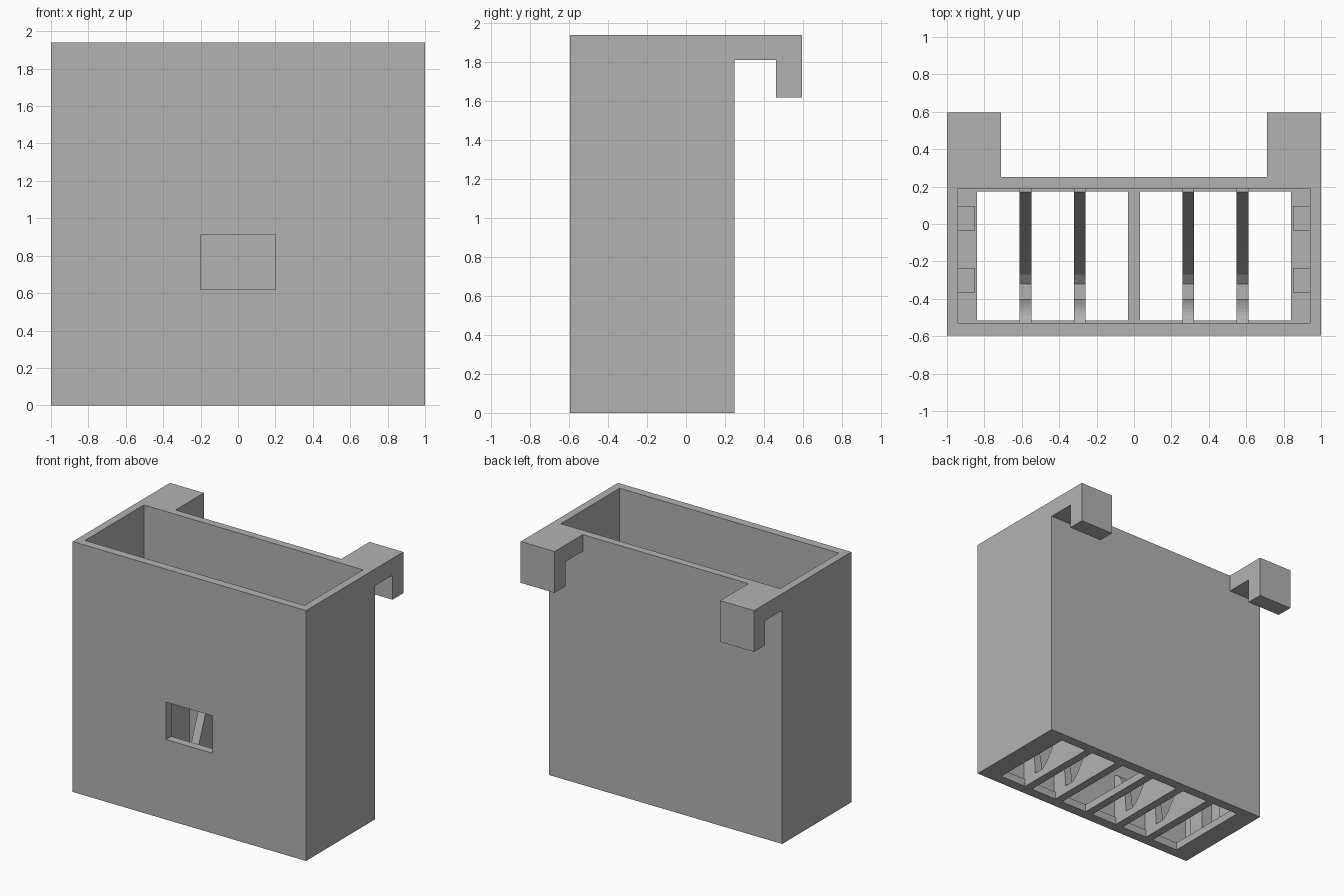
import bpy
import math

cube = bpy.data.objects.get("Cube")
if cube:
    bpy.data.objects.remove(cube, do_unlink=True)

grey = bpy.data.materials.new("plain_grey")
grey.use_nodes = True
colour = (0.45, 0.45, 0.45, 1)
grey.diffuse_color = colour
grey.node_tree.nodes["Principled BSDF"].inputs["Base Color"].default_value = colour


def extrude_x(name, profile, x0, x1):
    """Solid with a side profile of (y, z) points, spanning x0 to x1."""
    n = len(profile)
    verts = [(x, y, z) for x in (x0, x1) for y, z in profile]
    faces = [tuple(reversed(range(n))), tuple(range(n, 2 * n))]
    faces += [(i, (i + 1) % n, n + (i + 1) % n, n + i) for i in range(n)]
    mesh = bpy.data.meshes.new(name)
    mesh.from_pydata(verts, [], faces)
    mesh.materials.append(grey)
    obj = bpy.data.objects.new(name, mesh)
    bpy.context.collection.objects.link(obj)
    return obj


def box(name, x0, x1, y0, y1, z0, z1):
    return extrude_x(name, [(y0, z0), (y1, z0), (y1, z1), (y0, z1)], x0, x1)


def cut(target, cutter):
    mod = target.modifiers.new("cut", 'BOOLEAN')
    mod.operation = 'DIFFERENCE'
    mod.solver = 'EXACT'
    mod.object = cutter
    deps = bpy.context.evaluated_depsgraph_get()
    mesh = bpy.data.meshes.new_from_object(target.evaluated_get(deps))
    target.modifiers.clear()
    target.data = mesh
    bpy.data.objects.remove(cutter, do_unlink=True)


FLOOR = 0.06
HALF_BAR = 0.032
FRONT, BACK = -0.53, 0.19
bars = [-0.58, -0.29, 0, 0.29, 0.58]

# Open-topped bin with a front window
body = box("bin_body", -1, 1, -0.595, 0.25, 0, 1.94)
cut(body, box("cavity_cutter", -0.94, 0.94, FRONT, BACK, FLOOR, 2.2))
cut(body, box("window_cutter", -0.2, 0.2, -0.8, -0.3, 0.62, 0.91))

# Six floor slots, leaving five bars between them
left_edges = [-0.84] + [b + HALF_BAR for b in bars]
right_edges = [b - HALF_BAR for b in bars] + [0.84]
for x0, x1 in zip(left_edges, right_edges):
    cut(body, box("slot_cutter", x0, x1, -0.515, 0.175, -0.2, 0.2))

# Sloped ribs: rounded nose at the front, long ramp at the back
nose = []
for i in range(11):
    a = math.radians(9 * i)
    nose.append((FRONT + 0.13 * math.sin(a), FLOOR + 0.36 * math.cos(a)))
nose.append((FRONT, FLOOR))
ramp = [(-0.32, FLOOR), (BACK, FLOOR), (BACK, 1.1), (0.17, 1.1),
        (-0.03, 0.587), (-0.12, 0.36), (-0.2, 0.2), (-0.27, 0.1)]
for b in bars:
    if b:
        extrude_x("ramp_rib", ramp, b - HALF_BAR, b + HALF_BAR)
        extrude_x("nose_rib", nose[::-1], b - HALF_BAR, b + HALF_BAR)

# Hanging hooks and side wall ribs, mirrored
hook = [(0.25, 1.81), (0.463, 1.81), (0.463, 1.62), (0.595, 1.62),
        (0.595, 1.94), (0.25, 1.94)]
for side, label in ((1, "left"), (-1, "right")):
    x0, x1 = sorted((side * 0.71, side))
    extrude_x(label + "_hook", hook, x0, x1)
    x0, x1 = sorted((side * 0.85, side * 0.94))
    for y in (-0.365, -0.035):
        box(label + "_wall_rib", x0, x1, y, y + 0.13, FLOOR, 0.6)
